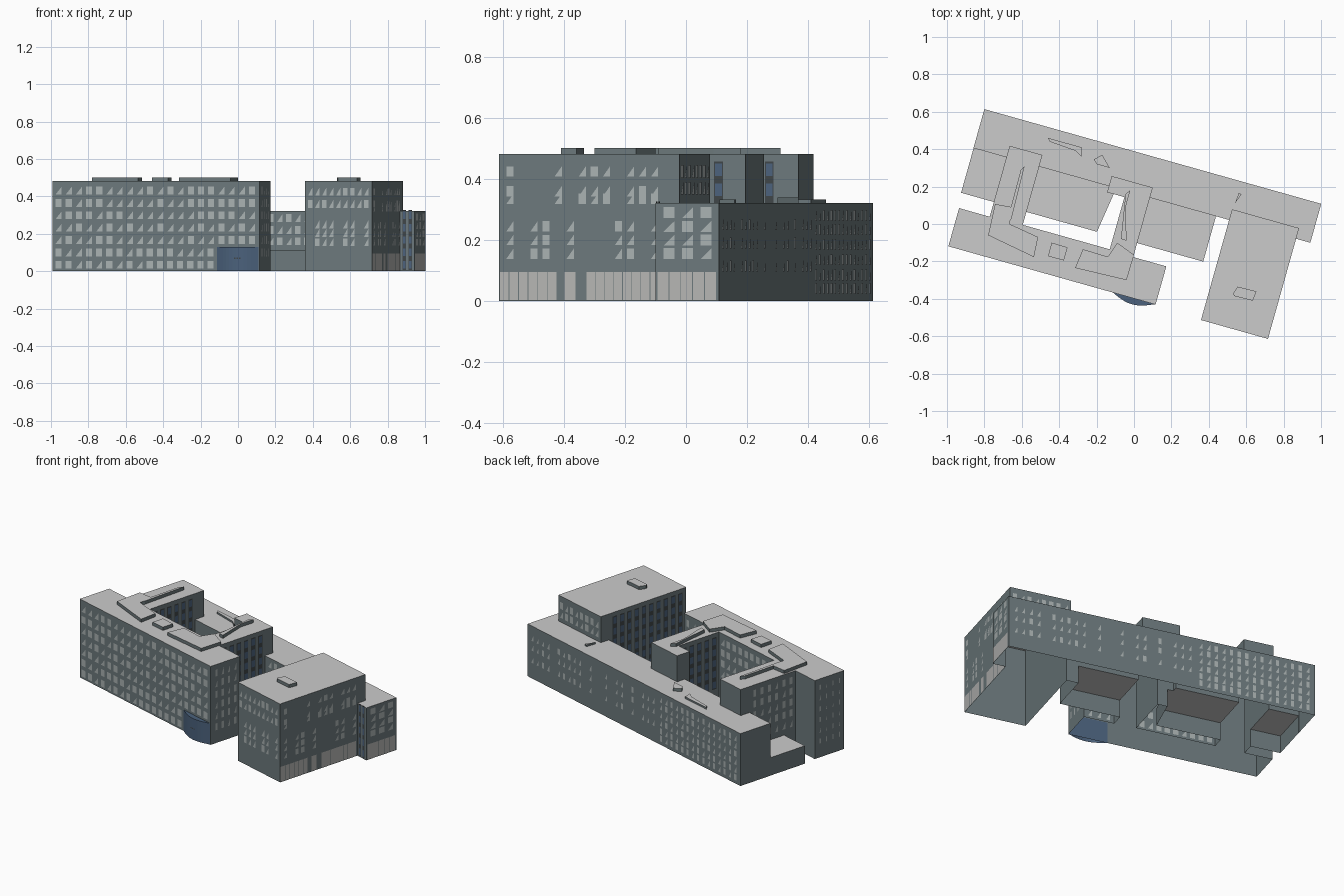
import bpy, bmesh, math, random
from mathutils import Vector

if "Cube" in bpy.data.objects:
    bpy.data.objects.remove(bpy.data.objects["Cube"])

random.seed(4)
ANG = math.radians(15.7)
U = Vector((math.cos(ANG), -math.sin(ANG)))     # along the long street side
V = Vector((-math.sin(ANG), -math.cos(ANG)))    # from back to front
ORIGIN = Vector((-0.8, 0.614))                  # back left corner


def material(name, col):
    m = bpy.data.materials.new(name)
    m.diffuse_color = (*col, 1)
    m.use_nodes = True
    m.node_tree.nodes["Principled BSDF"].inputs["Base Color"].default_value = m.diffuse_color
    return m


WALL = material("wall", (0.15, 0.19, 0.20))
ROOF = material("roof", (0.54, 0.54, 0.54))
PANE = material("pale_pane", (0.40, 0.44, 0.44))
BASE = material("base_panel", (0.46, 0.46, 0.45))
BLUE = material("blue_glass", (0.07, 0.12, 0.20))
DARK = material("dark_frame", (0.05, 0.06, 0.065))


def st(s, t):
    return ORIGIN + U * s + V * t


def site(pts):
    return [st(*p) for p in pts]


def rect(s0, s1, t0, t1):
    return site([(s0, t1), (s1, t1), (s1, t0), (s0, t0)])


def finish(name, bm, mats):
    me = bpy.data.meshes.new(name)
    bm.to_mesh(me)
    bm.free()
    for m in mats:
        me.materials.append(m)
    ob = bpy.data.objects.new(name, me)
    bpy.context.collection.objects.link(ob)
    return ob


def prism(name, pts, z0, z1, wall=WALL, roof=ROOF, floor=False):
    """Extrude a flat outline upward; the top gets the roof colour."""
    bm = bmesh.new()
    area = sum(a[0] * b[1] - b[0] * a[1] for a, b in zip(pts, pts[1:] + pts[:1]))
    if area < 0:
        pts = pts[::-1]
    lo = [bm.verts.new((p[0], p[1], z0)) for p in pts]
    hi = [bm.verts.new((p[0], p[1], z1)) for p in pts]
    n = len(pts)
    for i in range(n):
        j = (i + 1) % n
        bm.faces.new((lo[i], lo[j], hi[j], hi[i]))
    bm.faces.new(hi).material_index = 1
    if floor:
        bm.faces.new(lo[::-1])
    return finish(name, bm, [wall, roof])


def panes(name, p0, p1, cols, rows, fill=0.6, height=0.042, mat=PANE, tri=0.5, keep=1.0, off=0.002):
    """Grid of flat panes on the wall p0 -> p1 (left to right seen from outside)."""
    a, b = st(*p0), st(*p1)
    d = (b - a) / cols
    n = Vector((d.y, -d.x)).normalized() * off
    bm = bmesh.new()
    for i in range(cols):
        if random.random() > keep:
            continue
        l = a + d * (i + 0.5 - fill / 2) + n
        r = a + d * (i + 0.5 + fill / 2) + n
        for z in rows:
            lo, hi = z - height / 2, z + height / 2
            c = [(*l, lo), (*r, lo), (*r, hi), (*l, hi)]
            if random.random() < tri:
                c.pop()
            bm.faces.new([bm.verts.new(q) for q in c])
    finish(name, bm, [mat])


def glazed(name, p0, p1, cols, rows):
    """Dark strip columns with blue glass panes."""
    mid, h = (rows[0] + rows[-1]) / 2, rows[-1] - rows[0] + 0.055
    panes(name + "_frames", p0, p1, cols, [mid], 0.6, h, DARK, 0, off=0.002)
    panes(name + "_glass", p0, p1, cols, rows, 0.45, 0.04, BLUE, 0, off=0.003)


# Main volumes and low terraces, merged into one shell without inner walls
H = 0.482
shell = prism("building_shell", rect(0, 1.871, 0, 0.216), 0, 0.322, floor=True)
masses = [
    prism("east_wing", rect(1.42, 1.792, 0.157, 0.772), 0, H, floor=True),
    prism("south_court_block", site([
        (.013, .758), (1.164, .758), (1.164, .546), (.98, .546), (.98, .16), (.752, .16), (.752, .25),
        (.848, .25), (.848, .54), (.365, .54), (.365, .152), (.183, .152), (.183, .546), (.013, .546)]),
        0, H, floor=True),
    prism("west_terrace", rect(0.001, .25, .1, .464), 0, 0.11, floor=True),
    prism("court_terrace", site([(.3, .1), (.81, .1), (.757, .468), (.3, .468)]), 0, 0.11, floor=True),
    prism("east_terrace", rect(.9, 1.347, .1, .468), 0, 0.11, floor=True),
]
bpy.context.view_layer.objects.active = shell
for part in masses:
    mod = shell.modifiers.new("join", 'BOOLEAN')
    mod.operation = 'UNION'
    mod.solver = 'EXACT'
    mod.object = part
    bpy.ops.object.modifier_apply(modifier=mod.name)
    bpy.data.objects.remove(part)

# The shell is open underneath
bm = bmesh.new()
bm.from_mesh(shell.data)
under = [f for f in bm.faces if all(v.co.z < 0.001 for v in f.verts)]
bmesh.ops.delete(bm, geom=under, context='FACES')
bm.to_mesh(shell.data)
bm.free()

# Curved glass entrance on the south front
arc = []
for i in range(13):
    k = i / 12
    arc.append((.925 + .235 * k, .757 + .034 * math.sin(math.pi * k)))
prism("entrance_bay", site(arc), 0, 0.13, wall=BLUE, roof=BLUE)
panes("entrance_doors", (1.03, .792), (1.07, .792), 3, [0.07], 0.7, 0.008, DARK, 0)

# Rooftop plant rooms and ridges
roof_parts = {
    "plant_west": [(-.743, .107), (-.65, .09), (-.665, 0), (-.513, -.07), (-.535, -.177), (-.78, -.06)],
    "plant_middle": [(-.44, -.10), (-.355, -.125), (-.375, -.195), (-.46, -.172)],
    "plant_south": [(-.273, -.135), (-.14, -.175), (-.09, -.10), (0, -.165), (-.04, -.30), (-.315, -.235)],
    "plant_east": [(.53, -.37), (.555, -.335), (.655, -.36), (.635, -.41), (.535, -.385)],
    "ridge_west": [(-.585, .31), (-.605, .29), (-.69, -.03), (-.655, .03)],
    "ridge_middle": [(-.02, .18), (-.045, .16), (-.07, -.08), (-.04, -.09), (-.045, .09)],
}
for name, pts in roof_parts.items():
    prism(name, pts, H, 0.502)
prism("north_ridge", [(-.46, .46), (-.28, .41), (-.28, .36), (-.31, .39), (-.45, .44)], 0.322, 0.333)
prism("north_vent", [(-.215, .345), (-.17, .37), (-.13, .30), (-.20, .32)], 0.322, 0.34)
prism("north_fin", [(.54, .11), (.575, .16), (.56, .165)], 0.322, 0.333)

ROWS7 = [.035 + .066 * i for i in range(7)]
UPPER = [.36, .425]
LOWER = [.155, .205, .25]

# South front and block ends
panes("south_windows_low", (.02, .758), (.92, .758), 16, ROWS7[:2], tri=.3)
panes("south_windows", (.02, .758), (1.15, .758), 20, ROWS7[2:], tri=.55)
panes("south_end_windows", (1.164, .74), (1.164, .56), 4, ROWS7[1:], .35, tri=.5)
panes("west_end_windows", (.013, .56), (.013, .745), 4, ROWS7[1:], .2, .03, tri=.5, keep=.8)

# East wing
panes("wing_front_upper", (1.43, .772), (1.78, .772), 9, UPPER, tri=.8, keep=.85)
panes("wing_front_lower", (1.43, .772), (1.78, .772), 9, LOWER, tri=.8, keep=.7)
panes("wing_side_upper", (1.792, .755), (1.792, .22), 13, [.335, .36, .425], .6, .034, tri=.8, keep=.8)
panes("wing_side_lower", (1.792, .755), (1.792, .22), 13, [.155, .2, .245], .6, .034, tri=.7, keep=.6)
for i, (t0, t1, n) in enumerate([(.77, .575, 6), (.55, .51, 1), (.475, .225, 8)]):
    panes(f"wing_base_{i}", (1.792, t0), (1.792, t1), n, [.049], .93, .092, BASE, 0)
panes("wing_back_windows", (1.785, .157), (1.43, .157), 8, [.37, .425], tri=.6)
glazed("wing_west", (1.42, .23), (1.42, .755), 10, ROWS7[1:])

# North bar: dense windows west, triangles east, glazed east end
panes("north_windows_west", (.72, 0), (.02, 0), 15, [.04, .085, .135, .185, .235, .28], .42, .036, tri=.5)
panes("north_windows_east", (1.85, 0), (.74, 0), 24, [.115, .19, .25], .4, .036, tri=.85, keep=.85)
panes("north_end_windows", (1.871, .2), (1.871, .012), 3, [.155, .2, .245, .29], .6, .036, tri=.3)
panes("north_end_base", (1.871, .21), (1.871, .008), 5, [.049], .93, .092, BASE, 0)
glazed("north_east_corner", (1.8, .216), (1.865, .216), 2, ROWS7[:5])
panes("north_court_windows", (1.0, .216), (1.4, .216), 8, [.16, .22, .285], tri=.5)

# Court faces of the wings
glazed("middle_wing_east", (.98, .535), (.98, .225), 6, ROWS7[2:])
glazed("middle_wing_west", (.848, .26), (.848, .53), 5, ROWS7[2:])
glazed("west_wing_east", (.365, .53), (.365, .225), 6, ROWS7[2:])
panes("west_wing_west", (.183, .225), (.183, .54), 6, ROWS7[2:], .4, tri=.5)
panes("court_windows", (.84, .54), (.375, .54), 9, ROWS7, tri=.4)
panes("south_block_rear", (1.155, .546), (.99, .546), 3, ROWS7, .45, tri=.4)
